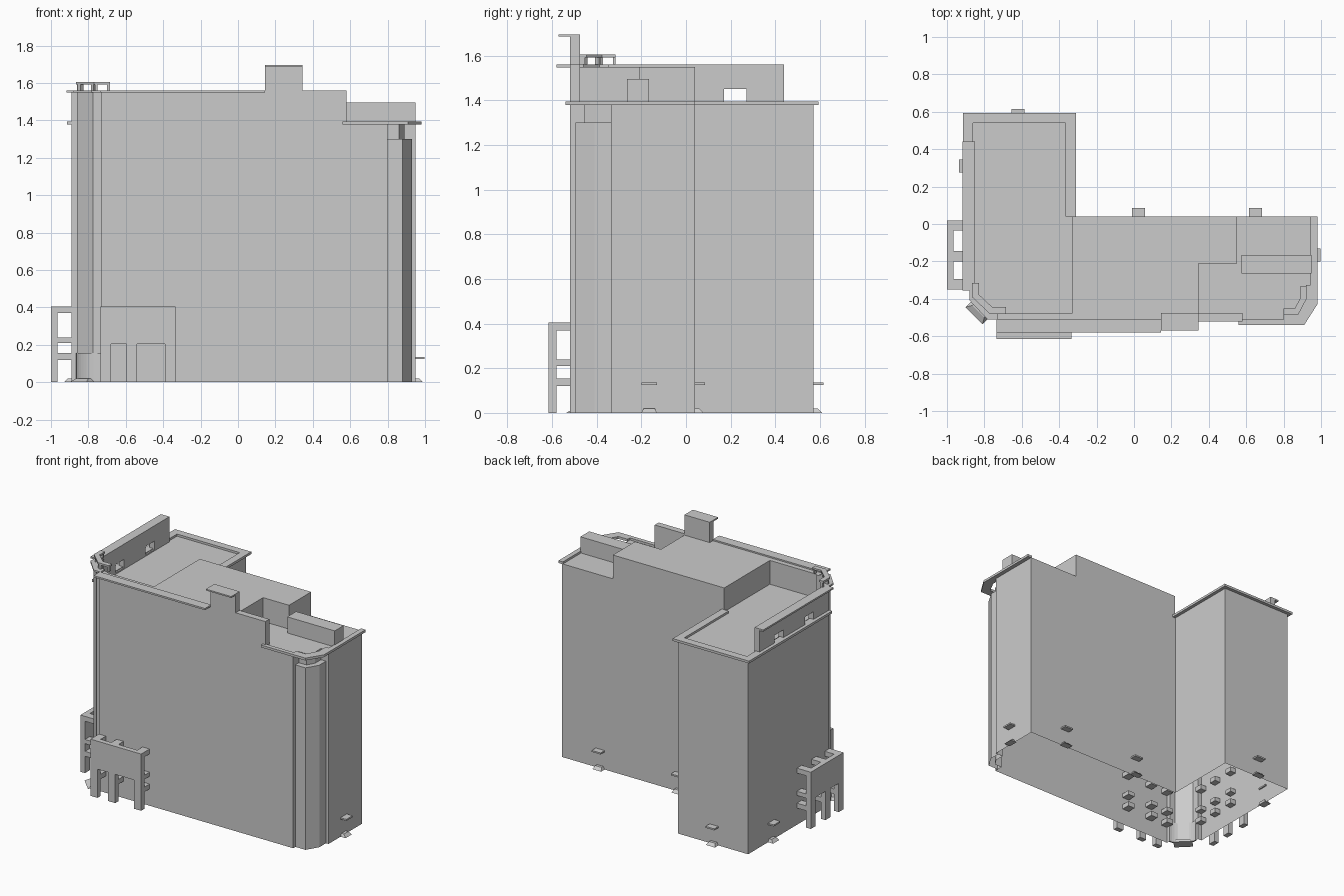
import bpy, bmesh, math
from mathutils import Vector, Matrix

if "Cube" in bpy.data.objects:
    bpy.data.objects.remove(bpy.data.objects["Cube"])


def prism(name, pts, z0, z1, bottom=True):
    """Extrude a plan outline (counter-clockwise) from z0 to z1."""
    bm = bmesh.new()
    lo = [bm.verts.new((x, y, z0)) for x, y in pts]
    hi = [bm.verts.new((x, y, z1)) for x, y in pts]
    n = len(pts)
    for i in range(n):
        j = (i + 1) % n
        bm.faces.new((lo[i], lo[j], hi[j], hi[i]))
    bm.faces.new(hi)
    if bottom:
        bm.faces.new(lo[::-1])
    me = bpy.data.meshes.new(name)
    bm.to_mesh(me)
    bm.free()
    ob = bpy.data.objects.new(name, me)
    bpy.context.collection.objects.link(ob)
    return ob


def box(name, x0, x1, y0, y1, z0, z1):
    return prism(name, [(x0, y0), (x1, y0), (x1, y1), (x0, y1)], z0, z1)


def offset(path, d):
    """Shift an open path to its right-hand (outer) side with mitred corners."""
    p = [Vector(q) for q in path]
    nor = []
    for a, b in zip(p, p[1:]):
        t = (b - a).normalized()
        nor.append(Vector((t.y, -t.x)))
    out = []
    for i, q in enumerate(p):
        a, b = nor[max(i - 1, 0)], nor[min(i, len(nor) - 1)]
        out.append(tuple(q + (a + b) * (d / (1 + a.dot(b)))))
    return out


def ribbon(name, path, d_out, d_in, z0, z1):
    return prism(name, offset(path, d_out) + offset(path, -d_in)[::-1], z0, z1)


ROOF, TOP = 1.38, 1.56
tower = [(-0.89, -0.345), (-0.86, -0.345), (-0.86, -0.40),
         (-0.775, -0.49), (-0.73, -0.49), (-0.73, -0.52)]

# Main L-shaped shell, open underneath
prism("main_walls_and_roof",
      [(-0.335, 0.04), (-0.335, 0.57), (-0.89, 0.57)] + tower +
      [(0.80, -0.52), (0.80, -0.455), (0.86, -0.455), (0.89, -0.40),
       (0.89, -0.335), (0.95, -0.335), (0.95, 0.04)], 0, ROOF, bottom=False)

# Faceted corner column at the front right
prism("corner_column", [(0.80, -0.495), (0.88, -0.495), (0.93, -0.41), (0.93, -0.335),
                        (0.89, -0.335), (0.89, -0.40), (0.86, -0.455), (0.80, -0.455)],
      0, 1.30, bottom=False)

# Cornices at roof level
ribbon("left_wing_cornice", [(-0.335, 0.04), (-0.335, 0.57), (-0.89, 0.57), (-0.89, -0.345)],
       0.024, 0.03, ROOF - 0.002, 1.395)
prism("right_end_cornice",
      [(0.56, -0.54), (0.91, -0.54), (0.98, -0.43), (0.98, 0.04), (0.945, 0.04),
       (0.945, -0.325), (0.92, -0.325), (0.92, -0.40), (0.875, -0.485), (0.80, -0.485),
       (0.80, -0.51), (0.56, -0.51)], ROOF - 0.002, 1.395)

# Raised roof block with a stepped front right corner
prism("raised_roof_block", [(-0.33, -0.52), (0.345, -0.52), (0.345, -0.21),
                            (0.55, -0.21), (0.55, 0.04), (-0.33, 0.04)], ROOF, 1.55)
box("roof_penthouse", 0.575, 0.95, -0.265, -0.165, ROOF, 1.495)

# Front parapet, hump and their caps
box("front_left_parapet", -0.73, -0.33, -0.52, -0.475, ROOF, 1.55)
box("front_cornice", -0.735, 0.145, -0.58, -0.51, 1.548, TOP)
box("front_hump", 0.145, 0.345, -0.52, -0.475, 1.55, 1.69)
box("front_hump_cap", 0.145, 0.345, -0.57, -0.475, 1.685, 1.695)
box("front_right_parapet", 0.345, 0.58, -0.52, -0.475, ROOF, TOP)

# Left parapet pierced by two openings
WX = (-0.89, -0.85)
box("left_parapet_sill", *WX, -0.345, 0.44, ROOF, 1.39)
box("left_parapet_head", *WX, -0.345, 0.44, 1.45, 1.55)
for y0, y1 in ((-0.345, -0.17), (-0.07, 0.17), (0.27, 0.44)):
    box("left_parapet_pier", *WX, y0, y1, 1.39, 1.45)
box("left_parapet_cap", -0.918, -0.85, -0.355, 0.44, 1.548, TOP)

# Front-left tower parapet, cap and railing
ribbon("tower_parapet", tower, 0.0, 0.025, ROOF, 1.55)
ribbon("tower_cap", tower[1:5], 0.02, 0.03, 1.548, TOP)
rail = [(-0.85, -0.315), (-0.85, -0.385), (-0.765, -0.465), (-0.685, -0.465)]
ribbon("tower_rail", rail, 0.015, 0.02, 1.592, 1.605)
for a, b in zip(rail, rail[1:]):
    a, b = Vector(a), Vector(b)
    for t0, t1 in ((0.0, 0.18), (0.82, 1.0)):
        ribbon("tower_rail_post", [a.lerp(b, t0), a.lerp(b, t1)], 0.01, 0.012, TOP, 1.592)

# Curved plinth at the foot of the tower
arc = [(-0.73 + 0.135 * math.cos(t), -0.365 + 0.135 * math.sin(t))
       for t in [math.pi + i * math.pi / 2 / 10 for i in range(11)]]
plinth = ribbon("tower_plinth", arc, 0.0, 0.01, 0, 0.155)


def porch(legs, length):
    """Slab on three legs in local space: along +x, outer face on -y."""
    made = [box("porch_slab", 0, length, -0.036, 0, 0.205, 0.405)]
    for s in legs:
        made.append(box("porch_leg", s, s + 0.055, -0.036, 0, 0, 0.205))
        for z0, z1 in ((0.12, 0.155), (0.21, 0.24), (0.37, 0.405)):
            made.append(box("porch_bracket", s, s + 0.055, -0.001, 0.12, z0, z1))
    return made


def place(parts, x, y, angle):
    m = Matrix.Translation((x, y, 0)) @ Matrix.Rotation(math.radians(angle), 4, 'Z')
    for ob in parts:
        ob.data.transform(m)


# Porch frames on the front and the left side
place(porch((0, 0.14, 0.345), 0.40), -0.735, -0.579, 0)
place(porch((0, 0.165, 0.315), 0.37), -0.964, 0.02, -90)


def doorstep(width, depth):
    """Flared step, local outward direction is -y."""
    ob = box("door_step", -width / 2, width / 2, -depth, 0.01, 0, 0.02)
    for v in ob.data.vertices:
        if v.co.z > 0.01:
            v.co.x *= 0.7
            if v.co.y < 0:
                v.co.y *= 0.5
    return ob


# Side and back doors: step below, flat awning above
for x, y, a in ((0.95, -0.165, 90), (0.025, 0.04, 180), (0.65, 0.04, 180),
                (-0.62, 0.57, 180), (-0.89, 0.31, -90)):
    place([doorstep(0.07, 0.04),
           box("door_awning", -0.035, 0.035, -0.046, 0.01, 0.125, 0.136)], x, y, a)

# Corner entrance step
place([doorstep(0.13, 0.065)], -0.81, -0.445, -45)
